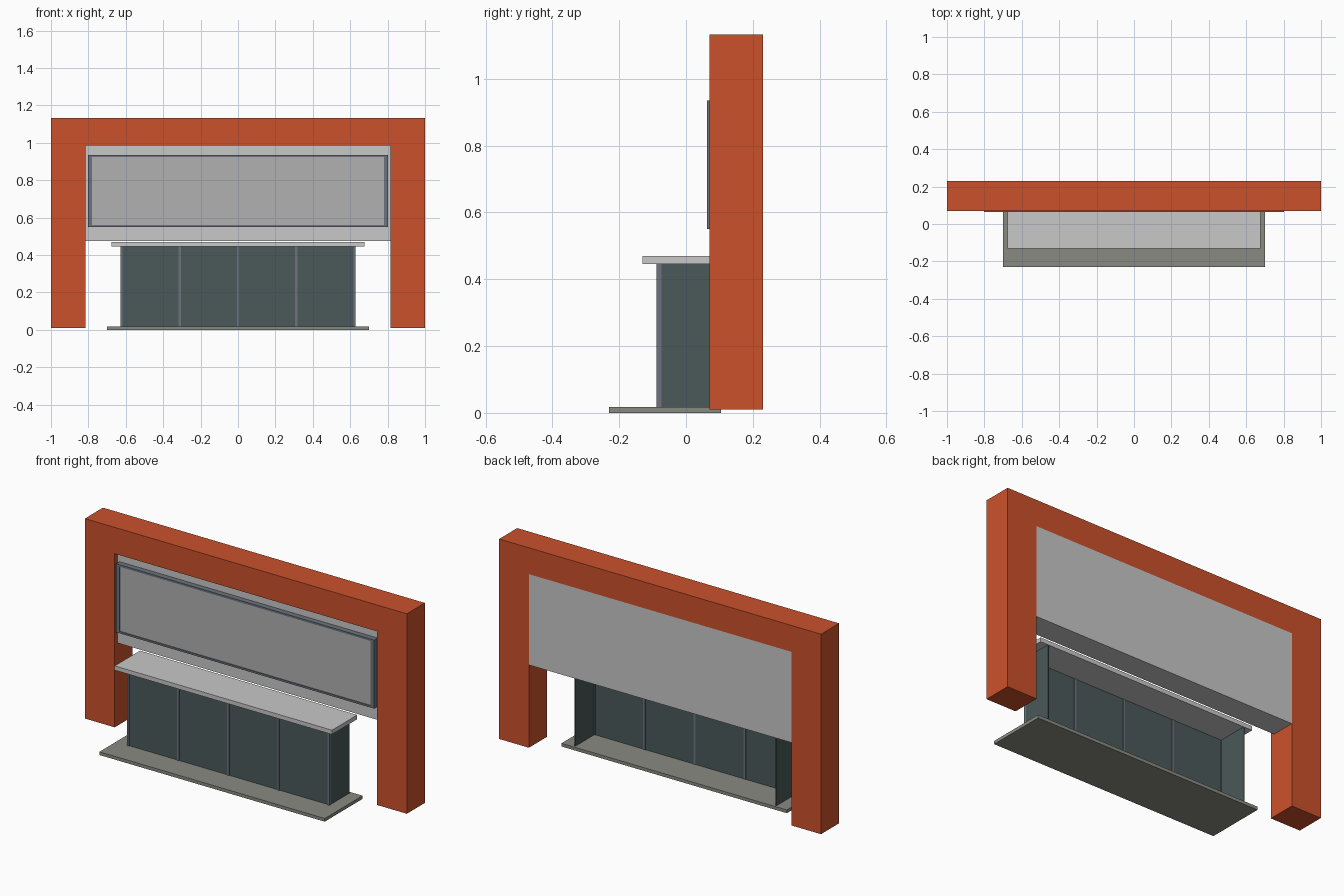
import bpy
import bmesh

cube = bpy.data.objects.get("Cube")
if cube:
    bpy.data.objects.remove(cube, do_unlink=True)


def material(name, rgb):
    mat = bpy.data.materials.new(name)
    mat.use_nodes = True
    colour = (*rgb, 1)
    mat.diffuse_color = colour
    mat.node_tree.nodes["Principled BSDF"].inputs["Base Color"].default_value = colour
    return mat


orange = material("orange paint", (0.597, 0.083, 0.024))
light_grey = material("light grey", (0.58, 0.58, 0.58))
mid_grey = material("sign grey", (0.44, 0.44, 0.44))
blue_grey = material("blue grey metal", (0.15, 0.17, 0.21))
stone = material("stone grey", (0.255, 0.255, 0.225))
green = material("dark green glass", (0.069, 0.1, 0.1))


def prism(name, outline, y0, y1, mat):
    """Extrude an outline in x and z from y0 back to y1."""
    mesh = bpy.data.meshes.new(name)
    bm = bmesh.new()
    face = bm.faces.new([bm.verts.new((x, y0, z)) for x, z in outline])
    back = bmesh.ops.extrude_face_region(bm, geom=[face])["geom"]
    moved = [v for v in back if isinstance(v, bmesh.types.BMVert)]
    bmesh.ops.translate(bm, verts=moved, vec=(0, y1 - y0, 0))
    bmesh.ops.recalc_face_normals(bm, faces=bm.faces)
    bm.to_mesh(mesh)
    bm.free()
    mesh.materials.append(mat)
    obj = bpy.data.objects.new(name, mesh)
    bpy.context.collection.objects.link(obj)
    return obj


def box(name, x0, x1, y0, y1, z0, z1, mat):
    return prism(name, [(x0, z0), (x1, z0), (x1, z1), (x0, z1)], y0, y1, mat)


# Portal arch and the wall panel filling its upper part
half = [(0.815, 0.985), (0.815, 0.01), (1, 0.01), (1, 1.133)]
prism("portal_arch", half + [(-x, z) for x, z in reversed(half)], 0.07, 0.23, orange)
box("wall_panel", -0.815, 0.815, 0.094, 0.23, 0.475, 0.985, light_grey)

# Framed sign board on the panel
box("sign_board", -0.78, 0.78, 0.068, 0.094, 0.56, 0.924, mid_grey)
for side, s in (("left", 1), ("right", -1)):
    a, b = sorted((s * 0.78, s * 0.802))
    box(f"sign_frame_{side}", a, b, 0.063, 0.094, 0.55, 0.935, blue_grey)
box("sign_frame_bottom", -0.78, 0.78, 0.063, 0.094, 0.55, 0.56, blue_grey)
box("sign_frame_top", -0.78, 0.78, 0.063, 0.094, 0.924, 0.935, blue_grey)

# Floor slab and counter top
box("floor_slab", -0.7, 0.7, -0.23, 0.105, 0, 0.018, stone)
box("counter_top", -0.675, 0.675, -0.13, 0.094, 0.445, 0.469, light_grey)

# Counter walls, open at the back
box("counter_front", -0.622, 0.622, -0.083, -0.077, 0.018, 0.445, green)
for side, s in (("left", 1), ("right", -1)):
    a, b = sorted((s * 0.622, s * 0.628))
    box(f"counter_{side}_wall", a, b, -0.08, 0.094, 0.018, 0.445, green)

# Upright mullions on the counter front
for i in range(-2, 3):
    x = i * 0.3115
    box(f"mullion_{i + 3}", x - 0.006, x + 0.006, -0.088, -0.074, 0.018, 0.445, blue_grey)
